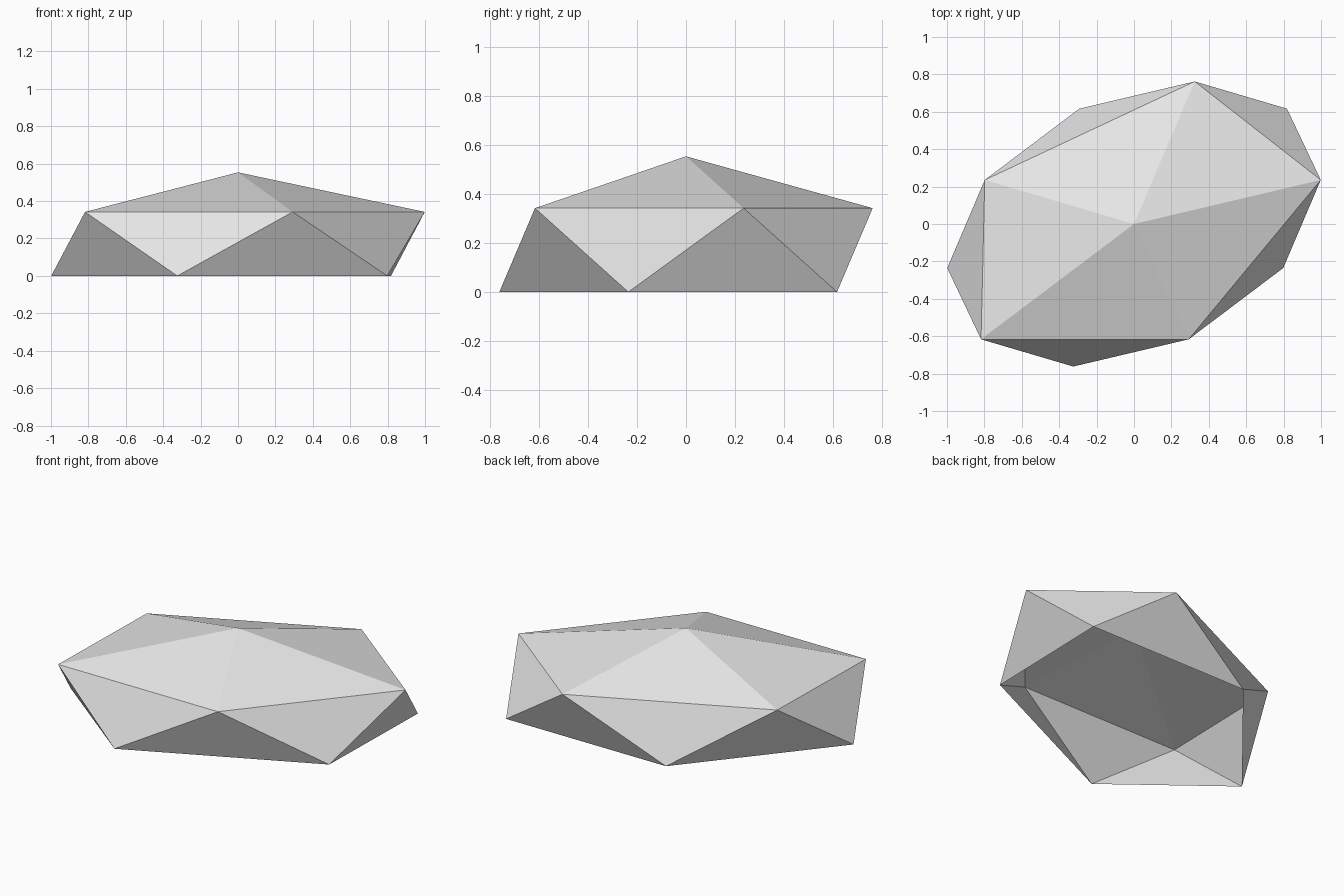
import bpy
import bmesh
from mathutils import Matrix, Vector
from math import radians

cube = bpy.data.objects.get("Cube")
if cube:
    bpy.data.objects.remove(cube, do_unlink=True)

# Single plain grey
grey = bpy.data.materials.new("light grey")
grey.use_nodes = True
colour = (0.8, 0.8, 0.8, 1)
grey.diffuse_color = colour
grey.node_tree.nodes["Principled BSDF"].inputs["Base Color"].default_value = colour

# Low-poly rock: twenty-sided ball, open underneath
bm = bmesh.new()
bmesh.ops.create_icosphere(bm, subdivisions=1, radius=1)
lowest = min(bm.verts, key=lambda v: v.co.z)
bmesh.ops.delete(bm, geom=[lowest], context='VERTS')

# Turn, then squash and skew into a flat slanted boulder
bm.transform(Matrix.Rotation(radians(90), 4, 'Z'))
squash = Matrix(((1.056, 0.363, 0), (0, 0.852, 0), (0, 0, 0.3825))).to_4x4()
bm.transform(squash)

# Rest the open rim on the ground
floor = min(v.co.z for v in bm.verts)
bmesh.ops.translate(bm, verts=bm.verts, vec=Vector((0, 0, -floor)))

mesh = bpy.data.meshes.new("rock")
bm.to_mesh(mesh)
bm.free()
mesh.materials.append(grey)
rock = bpy.data.objects.new("rock", mesh)
bpy.context.collection.objects.link(rock)
